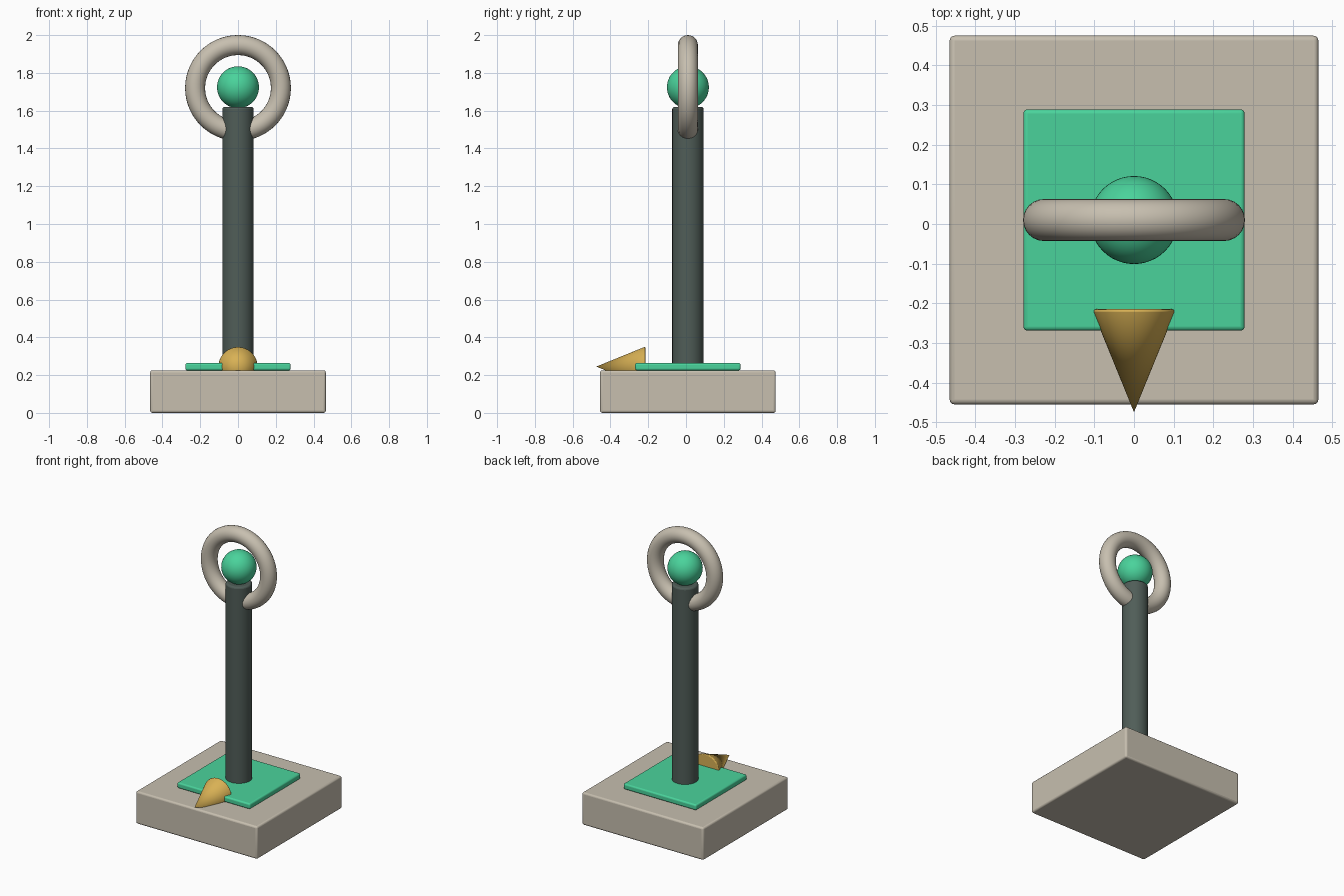
import bpy
from math import pi, radians

cube = bpy.data.objects.get("Cube")
if cube:
    bpy.data.objects.remove(cube, do_unlink=True)

CY = 0.01  # the column axis sits slightly behind centre


def material(name, rgb):
    m = bpy.data.materials.new(name)
    m.use_nodes = True
    color = (*rgb, 1)
    m.diffuse_color = color
    m.node_tree.nodes["Principled BSDF"].inputs["Base Color"].default_value = color
    return m


stone = material("warm stone", (0.57, 0.52, 0.43))
green = material("mint green", (0.068, 0.65, 0.33))
slate = material("dark slate", (0.08, 0.11, 0.097))
gold = material("gold", (0.69, 0.44, 0.09))


def finish(name, mat, bevel=0):
    """Name and colour the active part, soften its hard edges and shade it."""
    ob = bpy.context.object
    ob.name = ob.data.name = name
    ob.data.materials.append(mat)
    bpy.ops.object.transform_apply(location=False, rotation=True, scale=True)
    bpy.ops.object.shade_smooth_by_angle(angle=radians(35))
    if bevel:
        mod = ob.modifiers.new("Soft edges", "BEVEL")
        mod.width = bevel
        mod.segments = 3
        mod.limit_method = "ANGLE"
        mod.angle_limit = radians(40)
        # bevel before the smoothing modifier, if one was added
        ob.modifiers.move(len(ob.modifiers) - 1, 0)
    return ob


def slab(name, width, bottom, top, mat, bevel):
    bpy.ops.mesh.primitive_cube_add(size=1, location=(0, CY, (bottom + top) / 2))
    bpy.context.object.scale = (width, width, top - bottom)
    finish(name, mat, bevel)


# Square plinth and the thin pad on it
slab("base", 0.93, 0, 0.225, stone, 0.012)
slab("pad", 0.558, 0.225, 0.264, green, 0.01)

# Column
bpy.ops.mesh.primitive_cylinder_add(vertices=48, radius=0.083, depth=1.375,
                                    location=(0, CY, 0.9325))
finish("column", slate, 0.012)

# Ball on the column
bpy.ops.mesh.primitive_uv_sphere_add(segments=48, ring_count=24, radius=0.111,
                                     location=(0, CY, 1.724))
finish("ball", green)

# Upright ring around the ball
bpy.ops.mesh.primitive_torus_add(major_radius=0.227, minor_radius=0.053,
                                 major_segments=64, minor_segments=24,
                                 location=(0, CY, 1.72), rotation=(pi / 2, 0, 0))
finish("ring", stone)

# Pointer cone lying half sunk in the base, tip to the front
bpy.ops.mesh.primitive_cone_add(vertices=48, radius1=0.106, radius2=0, depth=0.26,
                                location=(0, -0.345, 0.245), rotation=(pi / 2, 0, 0))
finish("pointer", gold, 0.008)
